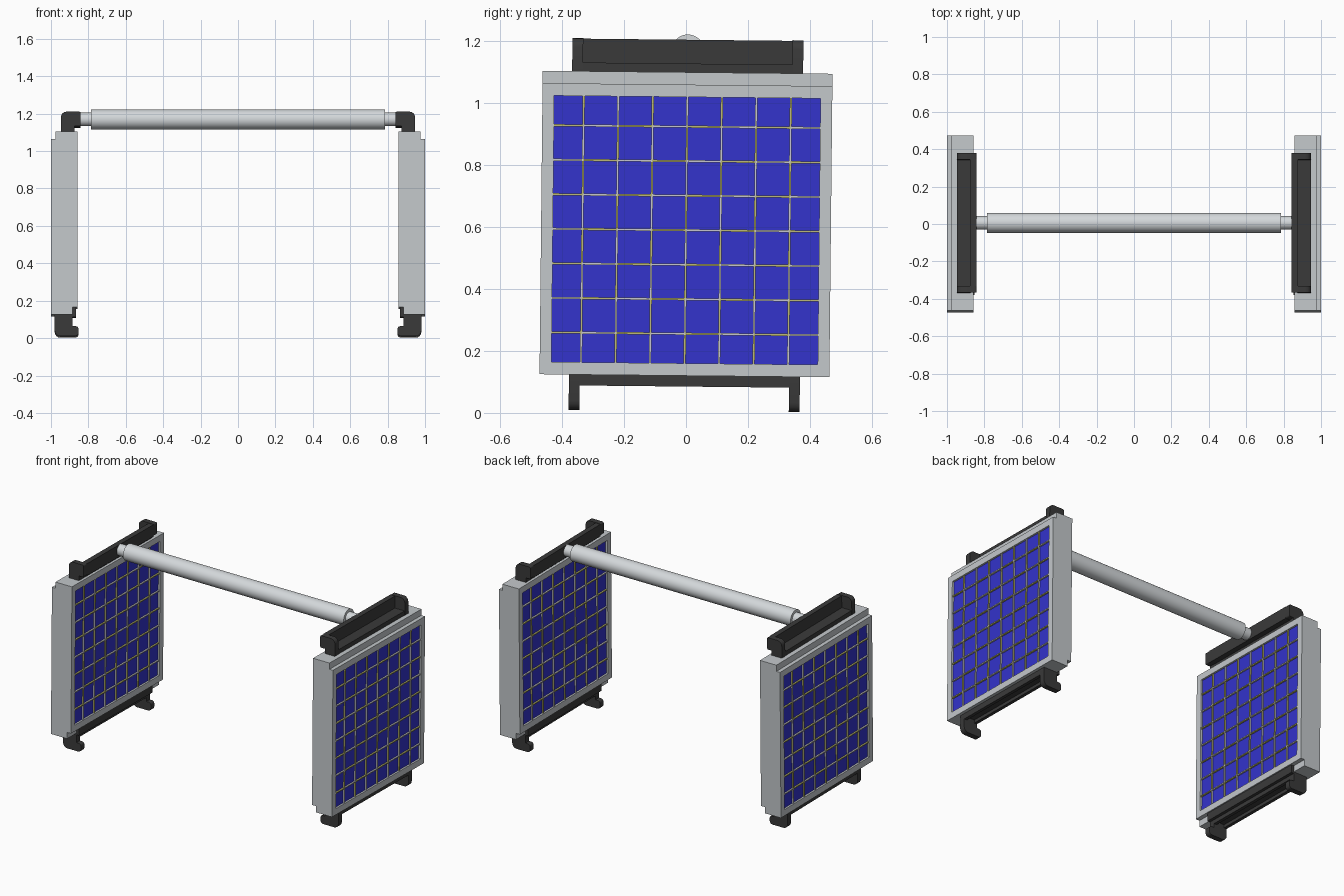
import bpy, bmesh, math
from mathutils import Matrix, Vector

if "Cube" in bpy.data.objects:
    bpy.data.objects.remove(bpy.data.objects["Cube"])


def material(name, rgb):
    m = bpy.data.materials.new(name)
    m.diffuse_color = (*rgb, 1)
    m.use_nodes = True
    m.node_tree.nodes["Principled BSDF"].inputs["Base Color"].default_value = m.diffuse_color
    return m


FRAME = material("light_grey_metal", (0.55, 0.58, 0.60))
TUBE = material("pale_silver", (0.66, 0.69, 0.71))
BLACK = material("dark_plastic", (0.042, 0.042, 0.042))
BLUE = material("cell_blue", (0.033, 0.033, 0.604))
SILVER = material("silver_wire", (0.58, 0.58, 0.62))
YELLOW = material("yellow_wire", (0.52, 0.50, 0.18))

# Slight tilt shared by both panel assemblies
TILT = (Matrix.Translation((0, 0, 0.6)) @ Matrix.Rotation(math.radians(-0.6), 4, 'X')
        @ Matrix.Translation((0, 0, -0.6)))


def box(bm, x0, x1, y0, y1, z0, z1, mat=0):
    size = Matrix.Diagonal((x1 - x0, y1 - y0, z1 - z0, 1))
    mid = Matrix.Translation(((x0 + x1) / 2, (y0 + y1) / 2, (z0 + z1) / 2))
    verts = bmesh.ops.create_cube(bm, size=1, matrix=mid @ size)["verts"]
    for f in {f for v in verts for f in v.link_faces}:
        f.material_index = mat


def prism(bm, points, y0, y1):
    """Extrude an x-z profile along y."""
    face = bm.faces.new([bm.verts.new((x, y0, z)) for x, z in points])
    ext = bmesh.ops.extrude_face_region(bm, geom=[face])["geom"]
    bmesh.ops.translate(bm, vec=(0, y1 - y0, 0),
                        verts=[g for g in ext if isinstance(g, bmesh.types.BMVert)])


def rounded(corners, steps=4):
    """Round each (x, z, radius) corner of a right-angled profile."""
    out = []
    for i, (x, z, r) in enumerate(corners):
        p = Vector((x, z))
        if r == 0:
            out.append(p)
            continue
        a = (Vector(corners[i - 1][:2]) - p).normalized() * r
        b = (Vector(corners[(i + 1) % len(corners)][:2]) - p).normalized() * r
        for k in range(steps + 1):
            t = k / steps * math.pi / 2
            out.append(p + a * (1 - math.sin(t)) + b * (1 - math.cos(t)))
    return out


def finish(name, bm, mats, mirror=True):
    bmesh.ops.recalc_face_normals(bm, faces=bm.faces)
    if mirror:
        bm.transform(TILT)
    mesh = bpy.data.meshes.new(name)
    bm.to_mesh(mesh)
    bm.free()
    for m in mats:
        mesh.materials.append(m)
    ob = bpy.data.objects.new(name, mesh)
    bpy.context.collection.objects.link(ob)
    if mirror:
        ob.modifiers.new("both_sides", 'MIRROR')
    bpy.context.view_layer.objects.active = ob
    ob.select_set(True)
    bpy.ops.object.shade_smooth_by_angle(angle=math.radians(35))
    ob.select_set(False)
    return ob


HALF, OPEN = 0.468, 0.43      # frame and opening half widths
SPAN = 0.86                   # cell field size
PITCH = 0.1115                # wire spacing

# Panel core
bm = bmesh.new()
box(bm, 0.885, 0.975, -HALF, HALF, 0.12, 1.10)
finish("panel_core", bm, [FRAME])


def panel_face(name, x_core, x_face, z0):
    """Rim, recessed cells and wire grid on one side of the panel."""
    out = 1 if x_face > x_core else -1
    lo, hi = sorted((x_core, x_face))
    z1 = z0 + 0.94
    bm = bmesh.new()
    box(bm, lo, hi, -HALF, HALF, z0, z0 + 0.04)
    box(bm, lo, hi, -HALF, HALF, z1 - 0.04, z1)
    for s in (-1, 1):
        a, b = sorted((s * OPEN, s * HALF))
        box(bm, lo, hi, a, b, z0 + 0.04, z1 - 0.04)
    finish(name + "_rim", bm, [FRAME])

    # Blue sheet set back from the rim
    bm = bmesh.new()
    a, b = sorted((x_core, x_face - out * 0.012))
    box(bm, a, b, -OPEN, OPEN, z0 + 0.04, z1 - 0.04)
    finish(name + "_cells", bm, [BLUE])

    # Wires in short lengths that alternate between two colours
    bm = bmesh.new()
    mid, w = z0 + 0.47, 0.0035
    stops = [-OPEN] + [PITCH * k for k in range(-3, 4)] + [OPEN]
    for i in range(-3, 4):
        c = i * PITCH
        for j in range(8):
            s, e = stops[j], stops[j + 1]
            mat = (i + j) % 2
            a, b = sorted((x_core + out * 0.012, x_face - out * 0.002))
            box(bm, a, b, s, e, mid + c - w, mid + c + w, mat)
            a, b = sorted((x_core + out * 0.012, x_face - out * 0.003))
            box(bm, a, b, c - w, c + w, mid + s, mid + e, 1 - mat)
    finish(name + "_wires", bm, [SILVER, YELLOW])


panel_face("outer", 0.975, 1.0, 0.12)
panel_face("inner", 0.885, 0.858, 0.16)

# Top bracket: floor, inner wall and an angled tab at each end
bm = bmesh.new()
box(bm, 0.875, 0.945, -0.34, 0.34, 1.09, 1.128)
box(bm, 0.842, 0.876, -0.34, 0.34, 1.128, 1.205)
tab = rounded([(0.875, 1.09, 0), (0.947, 1.09, 0), (0.947, 1.207, 0.03),
               (0.842, 1.207, 0.008), (0.842, 1.13, 0.008), (0.875, 1.13, 0)])
for y in (-0.373, 0.338):
    prism(bm, tab, y, y + 0.035)
finish("top_bracket", bm, [BLACK])

# Bottom bracket: grooved rail with a foot at each end
bm = bmesh.new()
box(bm, 0.885, 0.98, -0.338, 0.338, 0.105, 0.125)
for x in (0.885, 0.96):
    box(bm, x, x + 0.02, -0.338, 0.338, 0.085, 0.105)
box(bm, 0.866, 0.885, -0.373, 0.373, 0.11, 0.16)
foot = rounded([(0.885, 0.125, 0), (0.98, 0.125, 0), (0.98, 0.006, 0.03),
                (0.853, 0.006, 0.018), (0.853, 0.06, 0.015), (0.885, 0.06, 0)])
for y in (-0.373, 0.338):
    prism(bm, foot, y, y + 0.035)
finish("bottom_bracket", bm, [BLACK])


# Crossbar: thick sleeve over a thinner rod
def crossbar(name, radius, half):
    bm = bmesh.new()
    bmesh.ops.create_cone(bm, cap_ends=True, segments=40, radius1=radius, radius2=radius,
                          depth=2 * half,
                          matrix=Matrix.Translation((0, 0.006, 1.169))
                          @ Matrix.Rotation(math.pi / 2, 4, 'Y'))
    finish(name, bm, [TUBE], mirror=False)


crossbar("crossbar_sleeve", 0.053, 0.785)
crossbar("crossbar_rod", 0.036, 0.85)
